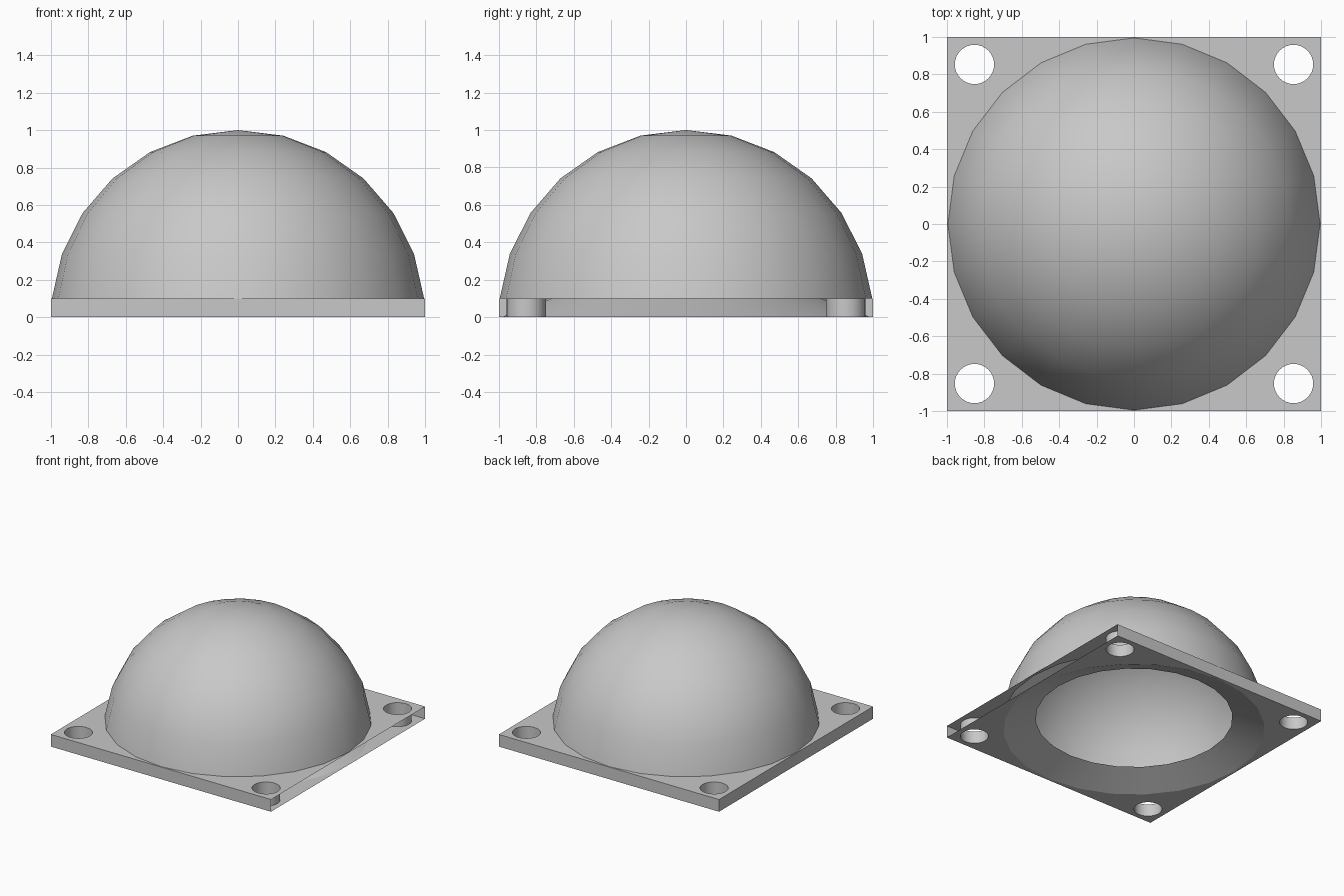
import bpy
import bmesh
import math
from mathutils import Vector

cube = bpy.data.objects.get("Cube")
if cube:
    bpy.data.objects.remove(cube, do_unlink=True)

SIDES = 24
PLATE_H = 0.1
OPENING_R = 0.743
FLARE_R = 0.985

# Single flat grey
grey = bpy.data.materials.new("light_grey")
grey.use_nodes = True
grey.diffuse_color = (0.58, 0.58, 0.58, 1)
grey.node_tree.nodes["Principled BSDF"].inputs["Base Color"].default_value = (0.58, 0.58, 0.58, 1)


def finish(bm, name):
    mesh = bpy.data.meshes.new(name)
    bm.to_mesh(mesh)
    bm.free()
    obj = bpy.data.objects.new(name, mesh)
    bpy.context.collection.objects.link(obj)
    mesh.materials.append(grey)
    return obj


def smooth(obj):
    bpy.ops.object.select_all(action="DESELECT")
    obj.select_set(True)
    bpy.context.view_layer.objects.active = obj
    bpy.ops.object.shade_smooth_by_angle(angle=math.radians(35))


def lathe(name, profile, up):
    """Spin (radius, height) points; up tells which way the faces look."""
    bm = bmesh.new()
    verts = [bm.verts.new((r, 0, z)) for r, z in profile]
    edges = [bm.edges.new(pair) for pair in zip(verts, verts[1:])]
    bmesh.ops.spin(bm, geom=verts + edges, cent=(0, 0, 0), axis=(0, 0, 1),
                   angle=math.tau, steps=SIDES)
    bmesh.ops.remove_doubles(bm, verts=bm.verts, dist=0.0005)
    bm.normal_update()
    wrong = [f for f in bm.faces if (f.normal.z > 0) != up]
    bmesh.ops.reverse_faces(bm, faces=wrong)
    smooth(finish(bm, name))


def cutter(name, x, y, radius, sides):
    bm = bmesh.new()
    bmesh.ops.create_cone(bm, cap_ends=True, segments=sides, radius1=radius,
                          radius2=radius, depth=PLATE_H * 2)
    bmesh.ops.translate(bm, verts=bm.verts, vec=Vector((x, y, PLATE_H / 2)))
    obj = finish(bm, name)
    obj.hide_render = True
    return obj


# Thin dome, from the plate top to the crown
start = math.asin(PLATE_H)
angles = [start + (math.pi / 2 - start) * i / 6 for i in range(7)]
lathe("dome", [(math.cos(a), math.sin(a)) for a in angles], True)

# Flared lip rising from the underside to the round opening
lathe("opening_lip", [(FLARE_R, 0), (OPENING_R, PLATE_H)], False)

# Square base plate
bm = bmesh.new()
bmesh.ops.create_cube(bm, size=1)
bmesh.ops.scale(bm, verts=bm.verts, vec=(2, 2, PLATE_H))
bmesh.ops.translate(bm, verts=bm.verts, vec=(0, 0, PLATE_H / 2))
plate = finish(bm, "base_plate")

# Round middle and four corner bolt holes
cutters = [cutter("middle_cutter", 0, 0, FLARE_R, SIDES)]
for sx in (-1, 1):
    for sy in (-1, 1):
        cutters.append(cutter("bolt_hole_cutter", sx * 0.853, sy * 0.853, 0.105, 32))

bpy.context.view_layer.objects.active = plate
for c in cutters:
    mod = plate.modifiers.new("cut", "BOOLEAN")
    mod.operation = "DIFFERENCE"
    mod.solver = "EXACT"
    mod.object = c
    bpy.ops.object.modifier_apply(modifier=mod.name)
for c in cutters:
    bpy.data.objects.remove(c, do_unlink=True)

# The plate is hollow towards the middle and open on the +x edge
bm = bmesh.new()
bm.from_mesh(plate.data)
bm.normal_update()
open_faces = []
for f in bm.faces:
    center = f.calc_center_median()
    on_edge = f.normal.x > 0.9 and center.x > 0.99
    on_middle = abs(f.normal.z) < 0.1 and center.xy.length < FLARE_R
    if on_edge or on_middle:
        open_faces.append(f)
bmesh.ops.delete(bm, geom=open_faces, context="FACES")
bm.to_mesh(plate.data)
bm.free()
smooth(plate)
